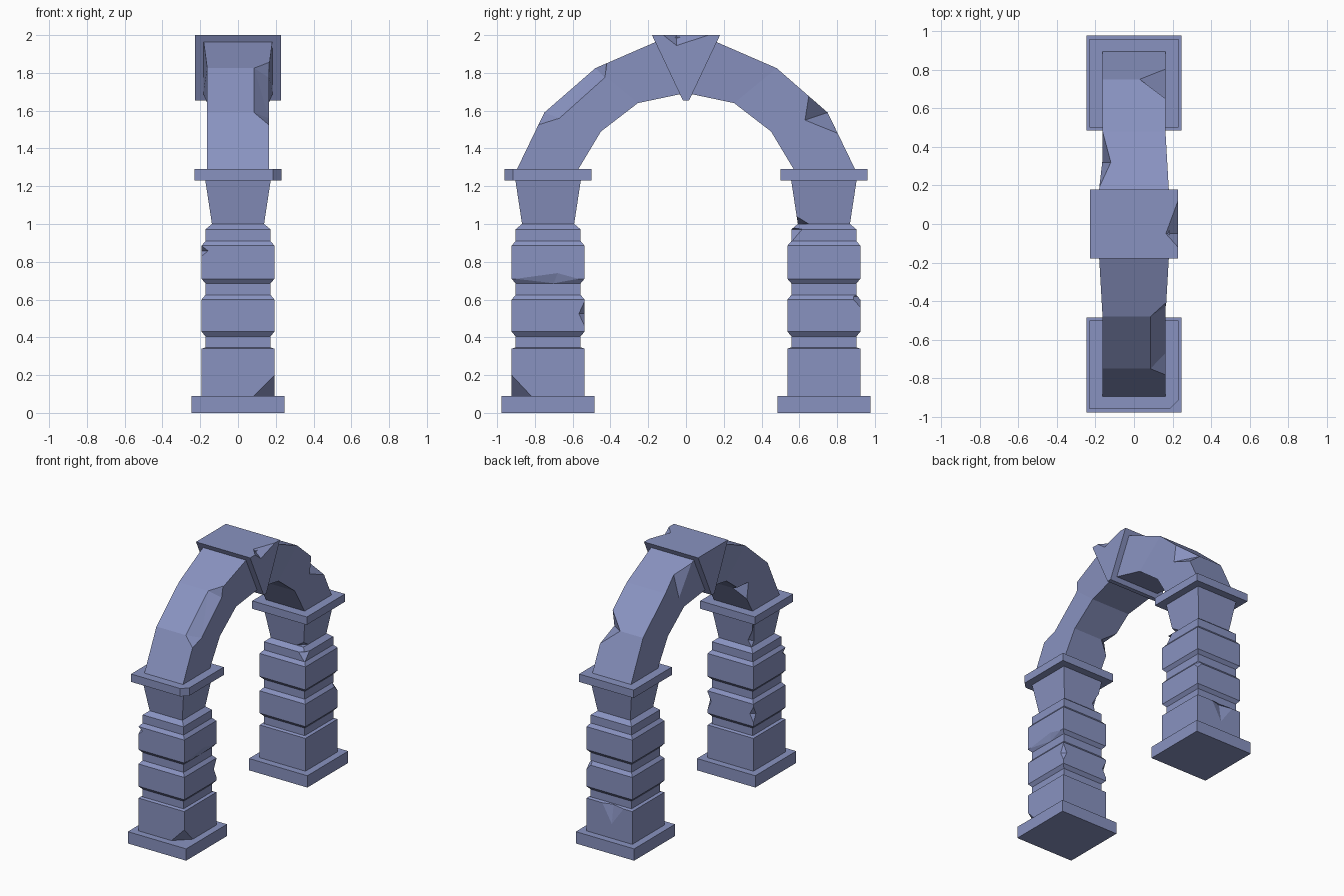
import bpy, bmesh

if "Cube" in bpy.data.objects:
    bpy.data.objects.remove(bpy.data.objects["Cube"])

PY = 0.73   # pillar distance from centre

stone = bpy.data.materials.new("blue_stone")
stone.diffuse_color = (.25, .29, .53, 1)
stone.use_nodes = True
stone.node_tree.nodes["Principled BSDF"].inputs["Base Color"].default_value = stone.diffuse_color


def make(name, bm):
    bmesh.ops.recalc_face_normals(bm, faces=bm.faces)
    me = bpy.data.meshes.new(name)
    bm.to_mesh(me)
    bm.free()
    me.materials.append(stone)
    ob = bpy.data.objects.new(name, me)
    bpy.context.collection.objects.link(ob)
    return ob


def loft(name, rings):
    """Skin a list of four-cornered rings and cap both ends."""
    bm = bmesh.new()
    vs = [[bm.verts.new(p) for p in r] for r in rings]
    for a, b in zip(vs, vs[1:]):
        for i in range(4):
            j = (i + 1) % 4
            bm.faces.new((a[i], a[j], b[j], b[i]))
    bm.faces.new(vs[0])
    bm.faces.new(vs[-1])
    return make(name, bm)


def square_stack(name, y, profile):
    """Square section tower from (half width, z) pairs."""
    return loft(name, [[(-h, y - h, z), (h, y - h, z), (h, y + h, z), (-h, y + h, z)]
                       for h, z in profile])


def chip(ob, *pts):
    """Knock a chip off: subtract the hull of the given points."""
    bm = bmesh.new()
    for p in pts:
        bm.verts.new(p)
    bmesh.ops.convex_hull(bm, input=bm.verts)
    cutter = make("chip_cutter", bm)
    cutter.hide_render = True
    m = ob.modifiers.new("chip", 'BOOLEAN')
    m.operation, m.solver, m.object = 'DIFFERENCE', 'EXACT', cutter
    bpy.context.view_layer.objects.active = ob
    bpy.ops.object.modifier_apply(modifier=m.name)
    bpy.data.objects.remove(cutter)


def edge_chip(ob, y, h, sx, sy, z0, z1, d):
    """Small notch in a vertical corner of a square block."""
    x, yy, zm = sx * h, y + sy * h, (z0 + z1) / 2
    chip(ob, (x, yy, z0), (x, yy, z1), (x - sx * d, yy, zm), (x, yy - sy * d, zm),
         (x + sx * .03, yy + sy * .03, zm))


W, N = 0.193, 0.172   # block and groove half widths
SHAFT = [(W, .09), (W, .34), (N, .347), (N, .405), (W, .43), (W, .6), (N, .625),
         (N, .685), (W, .71), (W, .885), (N, .91), (N, .972), (.138, 1.0)]

# pillars
parts = {}
for side, y in (("front", -PY), ("back", PY)):
    square_stack(side + "_plinth", y, [(.246, 0), (.246, .09)])
    parts[side] = square_stack(side + "_shaft", y, SHAFT)
    parts[side + "_cap"] = square_stack(side + "_capital", y, [(.138, 1.0), (.173, 1.23)])
    parts[side + "_aba"] = square_stack(side + "_abacus", y, [(.23, 1.23), (.23, 1.29)])

# front pillar damage
f = parts["front"]
chip(f, (W, -PY - W, .2), (.085, -PY - W, .09), (W, -.82, .09), (.23, -.96, .05))
edge_chip(f, -PY, W, 1, 1, .46, .59, .03)
edge_chip(f, -PY, W, -1, -1, .83, .885, .035)
edge_chip(f, -PY, W, -1, 1, .46, .58, .03)
chip(f, (W, -.9, .71), (W, -.68, .74), (W, -.57, .71), (.172, -.7, .686), (.23, -.7, .69))
chip(parts["front_cap"], (-.172, -.575, 1.22), (-.14, -.592, 1.0), (-.138, -.62, 1.04),
     (-.11, -.586, 1.05), (-.2, -.54, 1.05))
chip(parts["front_aba"], (.23, -.915, 1.2), (.23, -.915, 1.32), (.185, -.96, 1.2),
     (.185, -.96, 1.32), (.26, -.99, 1.2), (.26, -.99, 1.32))

# back pillar damage
b = parts["back"]
edge_chip(b, PY, W, 1, 1, .56, .67, .05)
chip(b, (-.12, PY + W, .34), (.06, PY + W, .34), (-.02, PY + W, .2), (-.02, .9, .342),
     (-.02, .96, .36))
chip(b, (N, PY - N, .905), (N, .615, .972), (.12, PY - N, .972), (.21, .52, 1.0))
chip(parts["back_cap"], (.138, .65, 1.0), (.08, .592, 1.0), (.144, .586, 1.04), (.18, .55, .97))

# arch: outer (y, z), inner (y, z), half width
half = [((.895, 1.29), (.57, 1.29), .163), ((.75, 1.59), (.45, 1.49), .163),
        ((.48, 1.825), (.255, 1.64), .163), ((.1, 1.99), (.008, 1.692), .185)]
full = half + [((-o[0], o[1]), (-i[0], i[1]), w) for o, i, w in reversed(half)]
arch = loft("arch", [[(-w, *o), (w, *o), (w, *i), (-w, *i)] for o, i, w in full])

# arch damage
chip(arch, (.03, .75, 1.59), (.163, .63, 1.55), (.163, .65, 1.677), (.163, .803, 1.48),
     (.2, .79, 1.63))
chip(arch, (.163, -.782, 1.525), (.085, -.75, 1.59), (.085, -.48, 1.825), (.163, -.41, 1.856),
     (.163, -.67, 1.56), (.163, -.43, 1.775), (.2, -.79, 1.62), (.2, -.5, 1.87))
chip(arch, (-.163, .48, 1.825), (-.12, .32, 1.895), (-.18, .19, 1.951), (-.172, .32, 1.70),
     (-.21, .34, 1.92))
chip(arch, (-.163, -.38, 1.54), (-.163, -.5, 1.41), (-.08, -.45, 1.49), (-.163, -.52, 1.53),
     (-.2, -.41, 1.46))

# keystone
key = loft("keystone", [[(x, -.18, 2), (x, .18, 2), (x, .017, 1.655), (x, -.017, 1.655)]
                        for x in (-.228, .228)])
chip(key, (.228, -.12, 2), (.165, -.05, 2), (.228, .12, 2), (.228, -.05, 1.945), (.26, -.03, 2.03))
